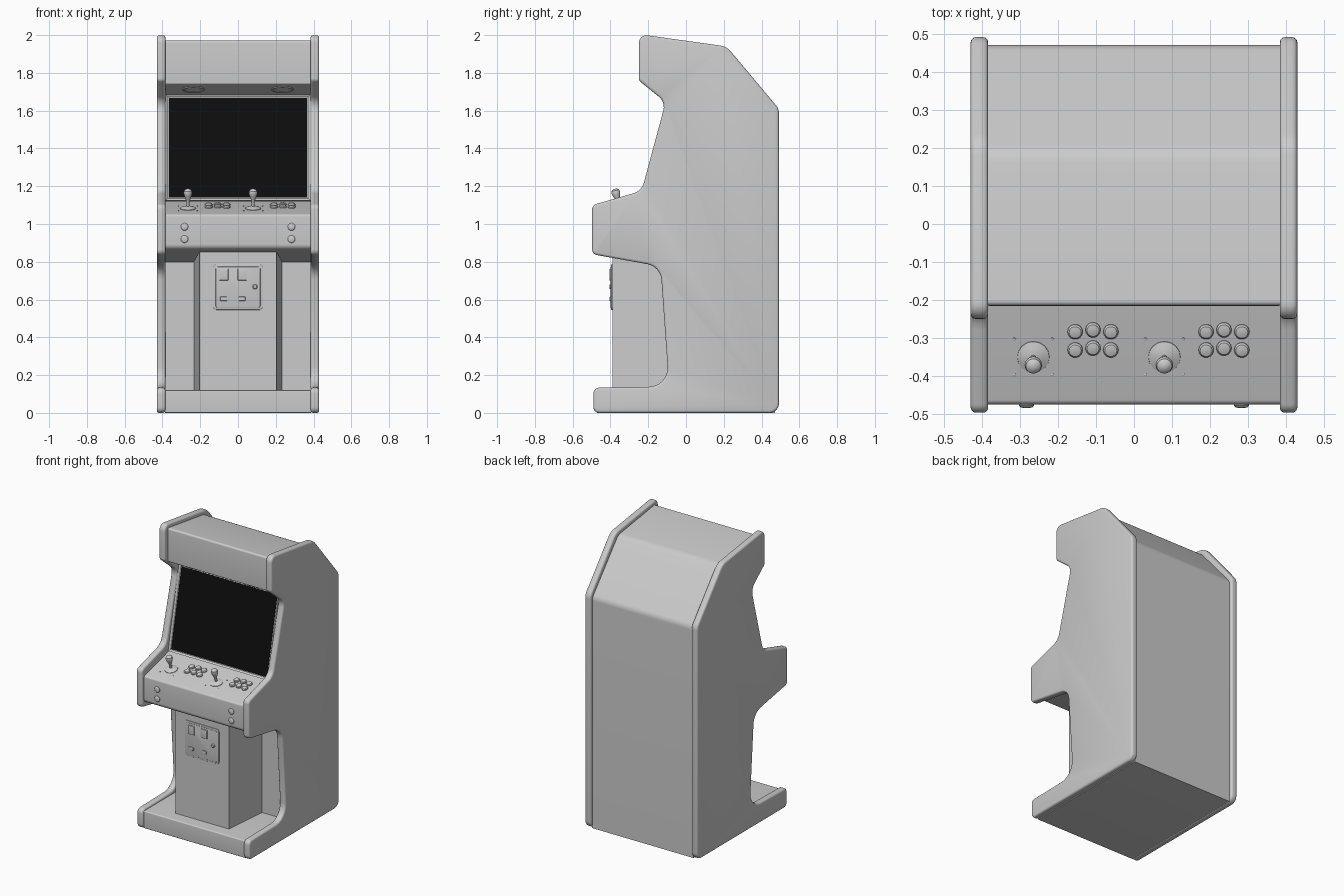
import bpy, bmesh, math
from mathutils import Matrix, Vector

if "Cube" in bpy.data.objects:
    bpy.data.objects.remove(bpy.data.objects["Cube"])


def add(name, bm, matrix=None, mat=None):
    if matrix:
        bmesh.ops.transform(bm, matrix=matrix, verts=bm.verts)
    bmesh.ops.recalc_face_normals(bm, faces=bm.faces)
    me = bpy.data.meshes.new(name)
    bm.to_mesh(me)
    bm.free()
    ob = bpy.data.objects.new(name, me)
    bpy.context.collection.objects.link(ob)
    if mat:
        me.materials.append(mat)
    return ob


def rounded(corners, segs=6):
    """Polygon from (a, b, radius) corners with each corner rounded."""
    out, n = [], len(corners)
    for i, (a, b, r) in enumerate(corners):
        p = Vector((a, b))
        if r == 0:
            out.append(p)
            continue
        u = (Vector(corners[i - 1][:2]) - p).normalized()
        v = (Vector(corners[(i + 1) % n][:2]) - p).normalized()
        half = u.angle(v) / 2
        t = r / math.tan(half)
        c = p + (u + v).normalized() * (r / math.sin(half))
        s, e = p + u * t - c, p + v * t - c
        sweep = math.pi - 2 * half
        for k in range(segs + 1):
            f = k / segs
            out.append(c + (s * math.sin((1 - f) * sweep) + e * math.sin(f * sweep)) / math.sin(sweep))
    return out


def prism(name, pts, lo, hi, axis='X', bevel=0, matrix=None, mat=None):
    """Extrude a 2D outline along an axis, optionally rounding both rims."""
    place = (lambda p, h: (h, p[0], p[1])) if axis == 'X' else (lambda p, h: (p[0], p[1], h))
    bm = bmesh.new()
    rings = [[bm.verts.new(place(p, h)) for p in pts] for h in (lo, hi)]
    caps = [bm.faces.new(r) for r in rings]
    for i in range(len(pts)):
        bm.faces.new((rings[0][i - 1], rings[0][i], rings[1][i], rings[1][i - 1]))
    bmesh.ops.recalc_face_normals(bm, faces=bm.faces)
    if bevel:
        edges = [e for c in caps for e in c.edges]
        bmesh.ops.bevel(bm, geom=edges, offset=bevel, segments=3, profile=0.5,
                        affect='EDGES', clamp_overlap=False)
    return add(name, bm, matrix, mat)


def lathe(name, profile, matrix, segs=16):
    """Spin (radius, height) points about local z."""
    bm = bmesh.new()
    rings = [[bm.verts.new((r * math.cos(2 * math.pi * k / segs), r * math.sin(2 * math.pi * k / segs), h))
              for k in range(segs)] for r, h in profile]
    for a, b in zip(rings, rings[1:]):
        for k in range(segs):
            bm.faces.new((a[k - 1], a[k], b[k], b[k - 1]))
    bm.faces.new(rings[0])
    bm.faces.new(rings[-1])
    return add(name, bm, matrix)


def plate(name, cx, cy, w, h, depth, r, matrix, bevel=0.002):
    x, y = w / 2, h / 2
    pts = rounded([(cx - x, cy - y, r), (cx + x, cy - y, r), (cx + x, cy + y, r), (cx - x, cy + y, r)], 4)
    return prism(name, pts, -0.004, depth, 'Z', bevel, matrix)


def frame(y, z, angle):
    """Local surface frame: local z points out of a face tilted about x."""
    return Matrix.Translation((0, y, z)) @ Matrix.Rotation(angle, 4, 'X')


# side panels
side = rounded([(-.49, 0, .03), (-.49, .133, .03), (-.09, .14, .1), (-.135, .775, .09),
                (-.497, .84, .03), (-.497, 1.10, .03), (-.235, 1.175, .08), (-.108, 1.645, .07),
                (-.25, 1.76, .025), (-.25, 2.005, .04), (.215, 1.94, .09), (.492, 1.61, .07),
                (.492, 0, .05)])
for label, s in (("left", -1), ("right", 1)):
    prism(label + "_side_panel", side, *sorted((s * .384, s * .43)), bevel=.013)

# cabinet body between the panels
body = rounded([(-.475, 0, .006), (-.475, .12, .008), (-.07, .12, 0), (-.07, .80, 0),
                (-.475, .868, .03), (-.475, 1.05, .015), (-.205, 1.12, 0), (-.085, 1.685, 0),
                (-.215, 1.742, .008), (-.215, 1.973, .012), (.19, 1.915, .08), (.471, 1.59, .06),
                (.471, 0, 0)])
prism("cabinet_body", body, -.386, .386)

# coin box column
prism("coin_column", [(-.235, -.06), (-.203, -.39), (.203, -.39), (.235, -.06)], .11, .853, 'Z')

# screen bezel with recessed black screen
black = bpy.data.materials.new("screen_black")
black.diffuse_color = (0.004, 0.004, 0.004, 1)
black.use_nodes = True
black.node_tree.nodes["Principled BSDF"].inputs["Base Color"].default_value = black.diffuse_color
tilt = math.atan2(.565, .12)
scr = frame(-.145, 1.4025, tilt)
bm = bmesh.new()
bmesh.ops.create_cube(bm, size=1, matrix=Matrix.Diagonal((.765, .572, .024, 1)))
top = max(bm.faces, key=lambda f: f.calc_center_median().z)
bmesh.ops.inset_region(bm, faces=[top], thickness=.016)
bmesh.ops.translate(bm, verts=top.verts, vec=(0, 0, -.009))
add("screen_bezel", bm, scr)
prism("screen", [(-.366, -.27), (.366, -.27), (.366, .27), (-.366, .27)], .001, .005, 'Z', 0, scr, black)

# player controls
slope = math.atan2(.07, .27)
button = [(.02, -.004), (.02, .006), (.016, .011), (.006, .013)]


def on_deck(x, y):
    return Matrix.Translation((x, 0, 0)) @ frame(y, 1.05 + (y + .475) * .07 / .27, slope)


for p, px in enumerate((-.265, .08), 1):
    lathe(f"joystick_base_{p}", [(.043, -.003), (.042, .003), (.028, .008), (.012, .013)], on_deck(px, -.35))
    lathe(f"joystick_handle_{p}", [(.008, 0), (.008, .035), (.013, .052), (.021, .074), (.023, .086),
                                   (.020, .098), (.012, .105), (.004, .107)], on_deck(px, -.35))
    for dx in (-.05, .05):
        for dy in (-.047, .047):
            lathe("joystick_screw", [(.004, -.002), (.004, .002), (.002, .003)], on_deck(px + dx, -.35 + dy), 8)
    for i in range(3):
        for row in (-.283, -.331):
            lathe("play_button", button, on_deck(px + .11 + i * .047, row + (.005 if i == 1 else 0)), 14)

# buttons on the front of the control panel
for x in (-.283, .283):
    for z in (.92, .985):
        lathe("front_button", [(.02, -.004), (.02, .003), (.015, .008), (.006, .01)],
              Matrix.Translation((x, 0, 0)) @ frame(-.475, z, math.pi / 2), 14)

# coin door and fittings
door = frame(-.39, 0, math.pi / 2)
plate("coin_door_frame", 0, .666, .26, .24, .006, .015, door)
plate("coin_door", 0, .666, .236, .216, .009, .01, door)
for x in (-.075, .022):
    plate("coin_slot", x, .732, .048, .06, .016, .003, door)
    plate("coin_return", x - .001, .604, .036, .022, .015, .003, door)
lathe("door_lock", [(.013, 0), (.013, .012), (.009, .016)], Matrix.Translation((.09, 0, 0)) @ frame(-.39, .668, math.pi / 2))

# speaker grilles under the marquee
for x in (-.235, .235):
    m = Matrix.Translation((x, 0, 0)) @ frame(-.15, 1.7135, math.pi + math.atan2(-.057, .13))
    lathe("speaker_grille", [(.06, -.004), (.06, .004), (.054, .006), (.05, .002)],
          m @ Matrix.Diagonal((1, .6, 1, 1)), 24)

# smooth shading with sharp edges kept
bpy.ops.object.select_all(action='SELECT')
bpy.context.view_layer.objects.active = bpy.data.objects["cabinet_body"]
bpy.ops.object.shade_smooth_by_angle(angle=math.radians(32))
